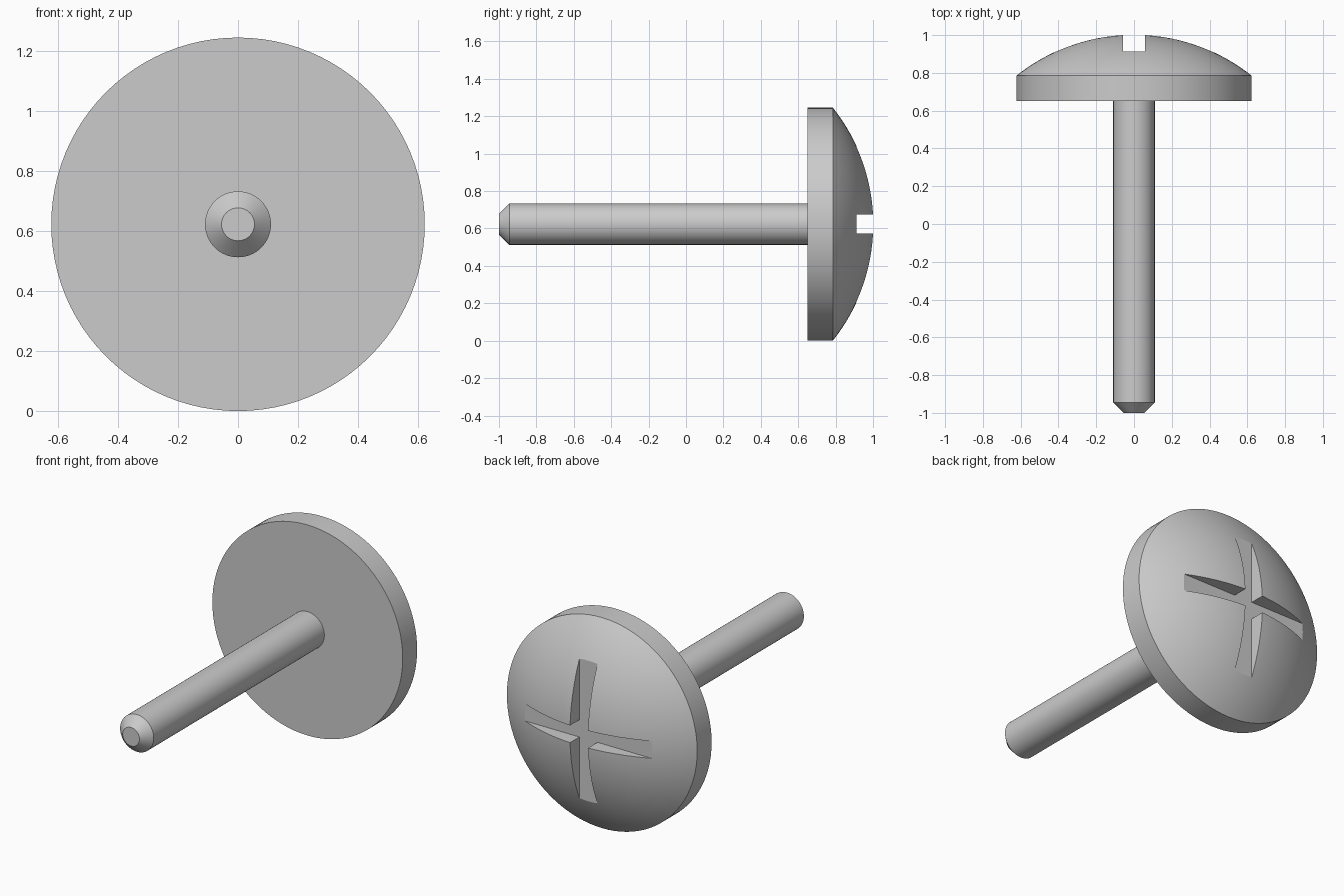
import bpy
import bmesh
import math
from mathutils import Vector

cube = bpy.data.objects.get("Cube")
if cube:
    bpy.data.objects.remove(cube, do_unlink=True)

HEAD_R = 0.623                     # head radius, also the height of the axis
HEAD_BACK, RIM, APEX = 0.65, 0.785, 1.003
SHAFT_R, TIP_R = 0.11, 0.055
SLOT_FLOOR = 0.912
AXIS = Vector((0, 0, HEAD_R))

steel = bpy.data.materials.new("grey steel")
steel.use_nodes = True
grey = (0.6, 0.6, 0.6, 1)
steel.diffuse_color = grey
steel.node_tree.nodes["Principled BSDF"].inputs["Base Color"].default_value = grey


def add_object(name, bm):
    mesh = bpy.data.meshes.new(name)
    bm.to_mesh(mesh)
    bm.free()
    mesh.materials.append(steel)
    obj = bpy.data.objects.new(name, mesh)
    bpy.context.collection.objects.link(obj)
    return obj


def activate(obj):
    bpy.ops.object.select_all(action="DESELECT")
    obj.select_set(True)
    bpy.context.view_layer.objects.active = obj


def lathe(name, profile, steps=96):
    """Revolve (radius, y) points around the long axis."""
    bm = bmesh.new()
    verts = [bm.verts.new((r, y, HEAD_R)) for r, y in profile]
    edges = [bm.edges.new(pair) for pair in zip(verts, verts[1:])]
    bmesh.ops.spin(bm, geom=verts + edges, cent=AXIS, axis=(0, 1, 0),
                   angle=math.tau, steps=steps)
    bmesh.ops.remove_doubles(bm, verts=bm.verts, dist=1e-5)
    bmesh.ops.recalc_face_normals(bm, faces=bm.faces)
    return add_object(name, bm)


def slot_cutter(name, width, height):
    bm = bmesh.new()
    bmesh.ops.create_cube(bm, size=1)
    depth = 0.3
    bmesh.ops.scale(bm, vec=(width, depth, height), verts=bm.verts)
    bmesh.ops.translate(bm, vec=AXIS + Vector((0, SLOT_FLOOR + depth / 2, 0)),
                        verts=bm.verts)
    cutter = add_object(name, bm)
    cutter.hide_render = True
    return cutter


# Domed head: flat back, straight rim, spherical cap
rise = APEX - RIM
sphere_r = (HEAD_R ** 2 + rise ** 2) / (2 * rise)
spread = math.asin(HEAD_R / sphere_r)
rings = 16
dome = []
for i in range(rings + 1):
    a = spread * (1 - i / rings)
    dome.append((sphere_r * math.sin(a), APEX - sphere_r * (1 - math.cos(a))))
head = lathe("head", [(0, HEAD_BACK), (HEAD_R, HEAD_BACK)] + dome)

# Cross slots cut into the dome
activate(head)
for name, width, height in (("upright_slot", 0.118, 1), ("level_slot", 1, 0.102)):
    cutter = slot_cutter(name, width, height)
    cut = head.modifiers.new(name, "BOOLEAN")
    cut.operation = "DIFFERENCE"
    cut.solver = "EXACT"
    cut.object = cutter
    bpy.ops.object.modifier_apply(modifier=cut.name)
    bpy.data.objects.remove(cutter, do_unlink=True)

# Shaft with a chamfered tip
shaft = lathe("shaft", [(0, -1), (TIP_R, -1), (SHAFT_R, -0.945),
                        (SHAFT_R, HEAD_BACK + 0.02), (0, HEAD_BACK + 0.02)], 64)

for part in (head, shaft):
    activate(part)
    bpy.ops.object.shade_smooth_by_angle(angle=math.radians(25))
